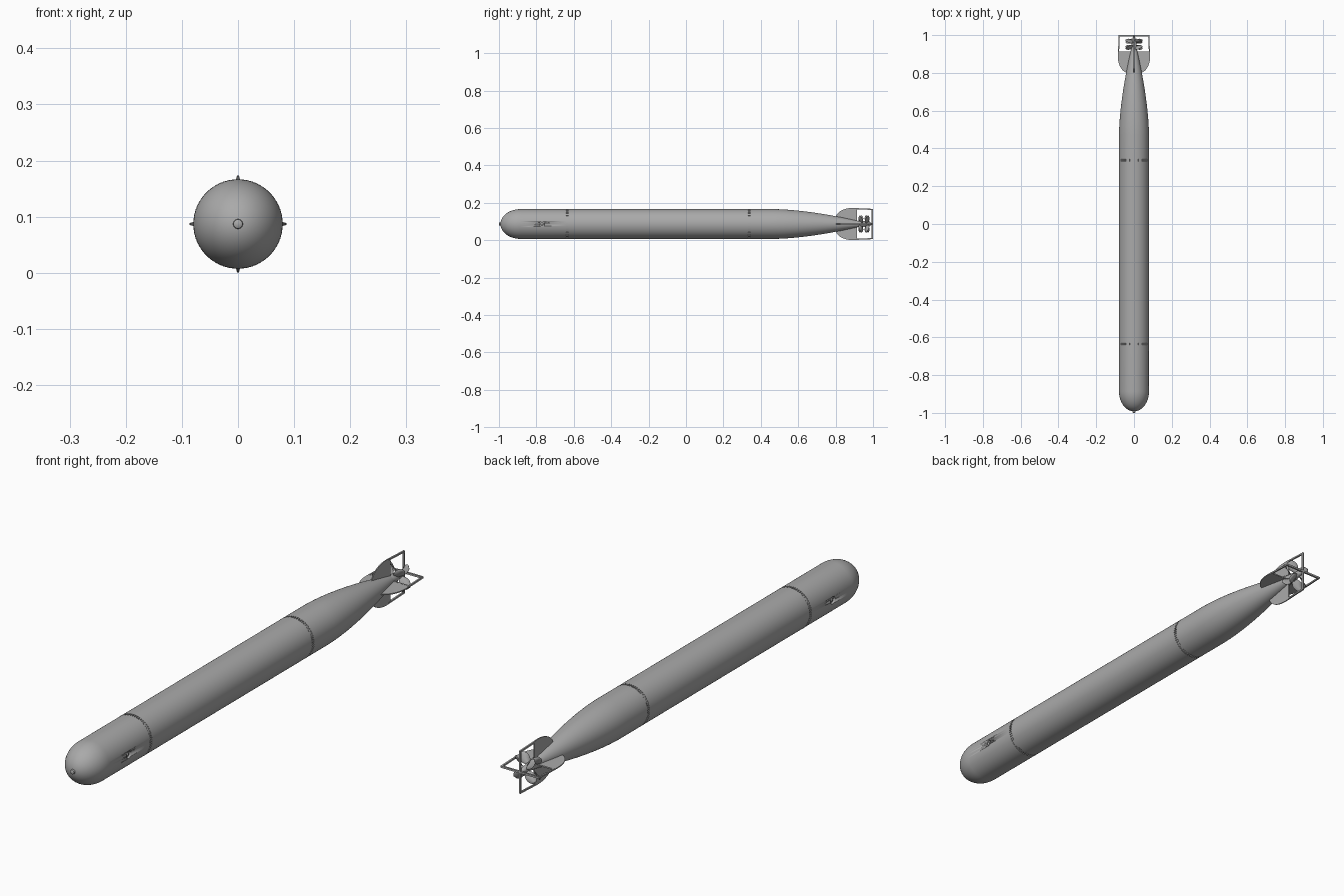
import bpy, bmesh, math
from mathutils import Matrix, Vector

cube = bpy.data.objects.get("Cube")
if cube:
    bpy.data.objects.remove(cube, do_unlink=True)

AXIS_Z = 0.087
RADIUS = 0.0795
GREY = (0.40, 0.40, 0.40, 1)

metal = bpy.data.materials.new("grey_metal")
metal.use_nodes = True
metal.diffuse_color = GREY
metal.node_tree.nodes["Principled BSDF"].inputs["Base Color"].default_value = GREY


def finish(name, bm, angle=35):
    """Turn a bmesh built around the y axis into a shaded object."""
    bmesh.ops.recalc_face_normals(bm, faces=bm.faces)
    mesh = bpy.data.meshes.new(name)
    bm.to_mesh(mesh)
    bm.free()
    obj = bpy.data.objects.new(name, mesh)
    bpy.context.collection.objects.link(obj)
    obj.location.z = AXIS_Z
    mesh.materials.append(metal)
    bpy.ops.object.select_all(action='DESELECT')
    obj.select_set(True)
    bpy.context.view_layer.objects.active = obj
    bpy.ops.object.shade_smooth_by_angle(angle=math.radians(angle))
    return obj


def lathe(name, profile, steps=96):
    """Revolve (y, radius) points about the y axis."""
    bm = bmesh.new()
    verts = [bm.verts.new((r, y, 0)) for y, r in profile]
    edges = [bm.edges.new(pair) for pair in zip(verts, verts[1:])]
    bmesh.ops.spin(bm, geom=verts + edges, cent=(0, 0, 0), axis=(0, 1, 0),
                   angle=math.tau, steps=steps)
    bmesh.ops.remove_doubles(bm, verts=bm.verts, dist=0.00002)
    return finish(name, bm)


def spin_y(angle):
    return Matrix.Rotation(angle, 4, 'Y')


def add_bar(bm, start, end, width, matrix):
    """Square bar between two points."""
    a, b = Vector(start), Vector(end)
    turn = (b - a).to_track_quat('Z', 'Y').to_matrix().to_4x4()
    size = Matrix.Diagonal((width, width, (b - a).length, 1))
    bmesh.ops.create_cube(bm, size=1, matrix=matrix @ Matrix.Translation((a + b) / 2) @ turn @ size)


# Hull: rounded nose, straight middle with two seam grooves, curved tail cone
SEAMS = (-0.635, 0.338)
profile = []
for i in range(17):
    t = i / 16 * math.pi / 2
    profile.append((-0.885 - 0.107 * math.cos(t), RADIUS * math.sin(t)))
for y in SEAMS:
    profile += [(y - 0.006, RADIUS), (y - 0.006, RADIUS - 0.003),
                (y + 0.006, RADIUS - 0.003), (y + 0.006, RADIUS)]
for i in range(17):
    t = i / 16
    profile.append((0.47 + 0.44 * t, RADIUS - 0.061 * t ** 1.65))
profile += [(0.91, 0), ]
hull = lathe("hull", profile)

# Round recesses on both sides of the nose section
bm = bmesh.new()
for side in (-1, 1):
    place = Matrix.Translation((side * 0.082, -0.77, 0)) @ spin_y(math.pi / 2)
    bmesh.ops.create_cone(bm, cap_ends=True, segments=24, radius1=0.014, radius2=0.014,
                          depth=0.022, matrix=place)
cutter = finish("port_cutter", bm)
cutter.hide_render = True
cut = hull.modifiers.new("ports", 'BOOLEAN')
cut.operation = 'DIFFERENCE'
cut.object = cutter
bpy.context.view_layer.objects.active = hull
bpy.ops.object.modifier_apply(modifier=cut.name)
bpy.data.objects.remove(cutter, do_unlink=True)

# Domed plugs inside the recesses
bm = bmesh.new()
for side in (-1, 1):
    bmesh.ops.create_uvsphere(bm, u_segments=16, v_segments=8, radius=0.008,
                              matrix=Matrix.Translation((side * 0.069, -0.77, 0)))
finish("port_plugs", bm)

# Nose cap
lathe("nose_cap", [(-1, 0), (-1, 0.005), (-0.998, 0.008), (-0.988, 0.009), (-0.98, 0.009)], 32)

# Studs set around each seam groove
COUNT = 60
for name, y in zip(("front_seam_studs", "rear_seam_studs"), SEAMS):
    bm = bmesh.new()
    for i in range(COUNT):
        place = spin_y(math.tau * i / COUNT) @ Matrix.Translation((0, y, RADIUS - 0.002))
        bmesh.ops.create_cube(bm, size=1, matrix=place @ Matrix.Diagonal((0.0045, 0.012, 0.0045, 1)))
    finish(name, bm)

# Four tail fins with a rounded leading edge
bm = bmesh.new()
outline = [(0.91, 0.005), (0.78, 0.005)]
for i in range(15):
    t = i / 14 * math.pi / 2
    outline.append((0.89 - 0.09 * math.cos(t), 0.03 + 0.056 * math.sin(t)))
outline.append((0.91, 0.086))
for k in range(4):
    turn = spin_y(k * math.pi / 2)
    face = bm.faces.new([bm.verts.new(turn @ Vector((-0.002, y, r))) for y, r in outline])
    pushed = bmesh.ops.extrude_face_region(bm, geom=[face])["geom"]
    bmesh.ops.translate(bm, vec=turn @ Vector((0.004, 0, 0)),
                        verts=[v for v in pushed if isinstance(v, bmesh.types.BMVert)])
finish("tail_fins", bm, 25)

# Open rudder frames behind the fins, joined on the axis
bm = bmesh.new()
for k in range(4):
    turn = spin_y(k * math.pi / 2)
    add_bar(bm, (0, 0.905, 0.082), (0, 0.999, 0.078), 0.006, turn)
    add_bar(bm, (0, 0.9965, 0), (0, 0.9965, 0.081), 0.007, turn)
    add_bar(bm, (0, 0.911, 0.01), (0, 0.911, 0.085), 0.005, turn)
finish("rudder_frames", bm)

# Propeller hub and shaft
lathe("propeller_hub", [(0.9, 0), (0.9, 0.019), (0.93, 0.016), (0.95, 0.014),
                        (0.975, 0.011), (0.99, 0.006), (0.995, 0)], 32)

# Two counter-turning propellers with twisted blades
ROWS = 8
for name, y, hand in (("front_propeller", 0.935, 1), ("rear_propeller", 0.968, -1)):
    bm = bmesh.new()
    for k in range(4):
        turn = Matrix.Translation((0, y, 0)) @ spin_y(math.pi / 4 + k * math.pi / 2)
        rows = []
        for i in range(ROWS + 1):
            t = i / ROWS
            half = 0.004 + 0.014 * math.sin(math.pi * min(t * 0.93, 1)) ** 0.8
            pitch = hand * math.radians(55 - 25 * t)
            rows.append([bm.verts.new(turn @ Vector((s * half * math.cos(pitch),
                                                     s * half * math.sin(pitch),
                                                     0.008 + 0.05 * t))) for s in (-1, 0, 1)])
        for low, high in zip(rows, rows[1:]):
            for j in range(2):
                bm.faces.new((low[j], low[j + 1], high[j + 1], high[j]))
    blades = finish(name, bm)
    thick = blades.modifiers.new("thickness", 'SOLIDIFY')
    thick.thickness = 0.002
    thick.offset = 0
